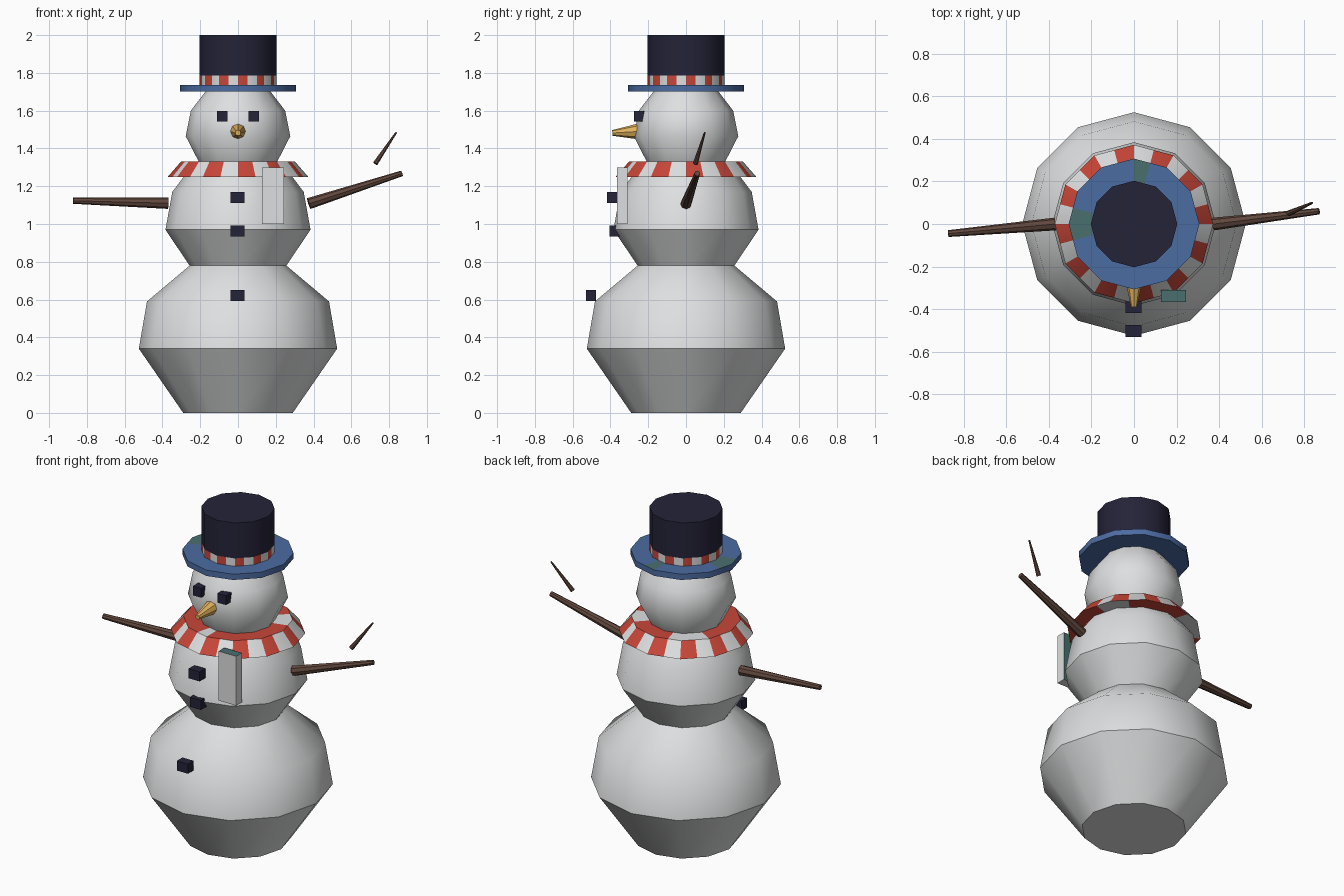
import bpy
import bmesh
import math
from mathutils import Vector

cube = bpy.data.objects.get("Cube")
if cube:
    bpy.data.objects.remove(cube, do_unlink=True)


def material(name, rgb):
    linear = [((c / 255 + 0.055) / 1.055) ** 2.4 for c in rgb] + [1]
    mat = bpy.data.materials.new(name)
    mat.use_nodes = True
    mat.diffuse_color = linear
    bsdf = mat.node_tree.nodes["Principled BSDF"]
    bsdf.inputs["Base Color"].default_value = linear
    bsdf.inputs["Roughness"].default_value = 0.8
    return mat


SNOW = material("snow white", (222, 223, 224))
RED = material("scarf red", (200, 70, 56))
BLUE = material("brim blue", (76, 108, 162))
TEAL = material("dull teal", (74, 110, 110))
NAVY = material("dark navy", (36, 35, 56))
BROWN = material("twig brown", (98, 72, 62))
ORANGE = material("nose orange", (226, 178, 92))


def finish(name, bm, mats, smooth=True):
    bmesh.ops.recalc_face_normals(bm, faces=bm.faces)
    mesh = bpy.data.meshes.new(name)
    bm.to_mesh(mesh)
    bm.free()
    for mat in mats:
        mesh.materials.append(mat)
    obj = bpy.data.objects.new(name, mesh)
    bpy.context.collection.objects.link(obj)
    if smooth:
        bpy.ops.object.select_all(action="DESELECT")
        obj.select_set(True)
        bpy.context.view_layer.objects.active = obj
        bpy.ops.object.shade_smooth_by_angle(angle=math.radians(40))
    return obj


def lathe(name, profile, mats, rule=None, closed=False):
    """Twelve-sided lathe; a rule(sector, row) splits each side in two and colours it."""
    bm = bmesh.new()
    count = 24 if rule else 12
    rings = []
    for r, z in profile:
        ring = []
        for i in range(count):
            a = math.tau * i / count
            # half-way points stay on the straight sides
            rr = r * math.cos(math.pi / 12) if rule and i % 2 else r
            ring.append(bm.verts.new((rr * math.cos(a), rr * math.sin(a), z)))
        rings.append(ring)
    pairs = list(zip(rings, rings[1:]))
    if closed:
        pairs.append((rings[-1], rings[0]))
    else:
        bm.faces.new(rings[0][::-1])
        bm.faces.new(rings[-1])
    for row, (low, high) in enumerate(pairs):
        for i in range(count):
            j = (i + 1) % count
            face = bm.faces.new((low[i], low[j], high[j], high[i]))
            if rule:
                face.material_index = rule(i, row)
    return finish(name, bm, mats)


def box(name, center, size, mats, rule=None):
    bm = bmesh.new()
    bmesh.ops.create_cube(bm, size=1)
    for v in bm.verts:
        v.co = Vector(center) + v.co * Vector(size)
    bm.normal_update()
    if rule:
        for face in bm.faces:
            face.material_index = rule(face.normal)
    return finish(name, bm, mats, smooth=False)


def stick(name, start, end, r1, r2, mat, sides=8):
    start, end = Vector(start), Vector(end)
    axis = end - start
    bm = bmesh.new()
    bmesh.ops.create_cone(bm, cap_ends=True, segments=sides, radius1=r1, radius2=r2, depth=axis.length)
    turn = axis.to_track_quat("Z", "Y")
    for v in bm.verts:
        v.co = turn @ v.co + (start + end) / 2
    return finish(name, bm, [mat], smooth=False)


# Snow body
lathe("lower_body", [(0.29, 0), (0.525, 0.34), (0.482, 0.59), (0.25, 0.785)], [SNOW])
lathe("middle_body", [(0.25, 0.77), (0.384, 0.97), (0.348, 1.17), (0.25, 1.3)], [SNOW])
lathe("head", [(0.205, 1.325), (0.277, 1.465), (0.25, 1.6), (0.165, 1.71)], [SNOW])


# Striped scarf: even stripes outside, broad patches on the flat rims
def scarf_rule(sector, row):
    if row == 1:
        return 1 - sector % 2
    return 0 if sector in (1, 2, 7, 8, 9, 17) else 1


lathe("scarf", [(0.2, 1.25), (0.372, 1.25), (0.302, 1.33), (0.17, 1.33)],
      [SNOW, RED], scarf_rule, closed=True)
box("scarf_tail", (0.185, -0.338, 1.15), (0.118, 0.055, 0.3), [SNOW, TEAL],
    lambda n: int(n.z > 0.5 or n.y > 0.5))

# Top hat
lathe("hat_brim", [(0.14, 1.702), (0.307, 1.702), (0.307, 1.737), (0.14, 1.737)], [BLUE, TEAL],
      lambda sector, row: int(row == 2 and sector in (5, 11, 12)), closed=True)
lathe("hat_band", [(0.203, 1.735), (0.203, 1.785)], [SNOW, RED],
      lambda sector, row: 1 - sector % 2)
lathe("hat_crown", [(0.203, 1.785), (0.203, 2.0)], [NAVY])

# Face
for side, x in (("left", 0.083), ("right", -0.083)):
    box(side + "_eye", (x, -0.248, 1.57), (0.056, 0.055, 0.056), [NAVY])
stick("nose", (0, -0.252, 1.49), (0, -0.39, 1.482), 0.042, 0.015, ORANGE)

# Buttons
for name, y, z in (("top", -0.39, 1.14), ("middle", -0.378, 0.962), ("lower", -0.503, 0.622)):
    box(name + "_button", (-0.003, y, z), (0.075, 0.055, 0.058), [NAVY])

# Stick arms
stick("right_arm", (-0.37, 0, 1.11), (-0.873, -0.045, 1.123), 0.03, 0.016, BROWN)
stick("left_arm", (0.375, 0, 1.108), (0.868, 0.06, 1.268), 0.03, 0.015, BROWN)
stick("left_twig", (0.727, 0.05, 1.32), (0.838, 0.1, 1.485), 0.014, 0.005, BROWN)
